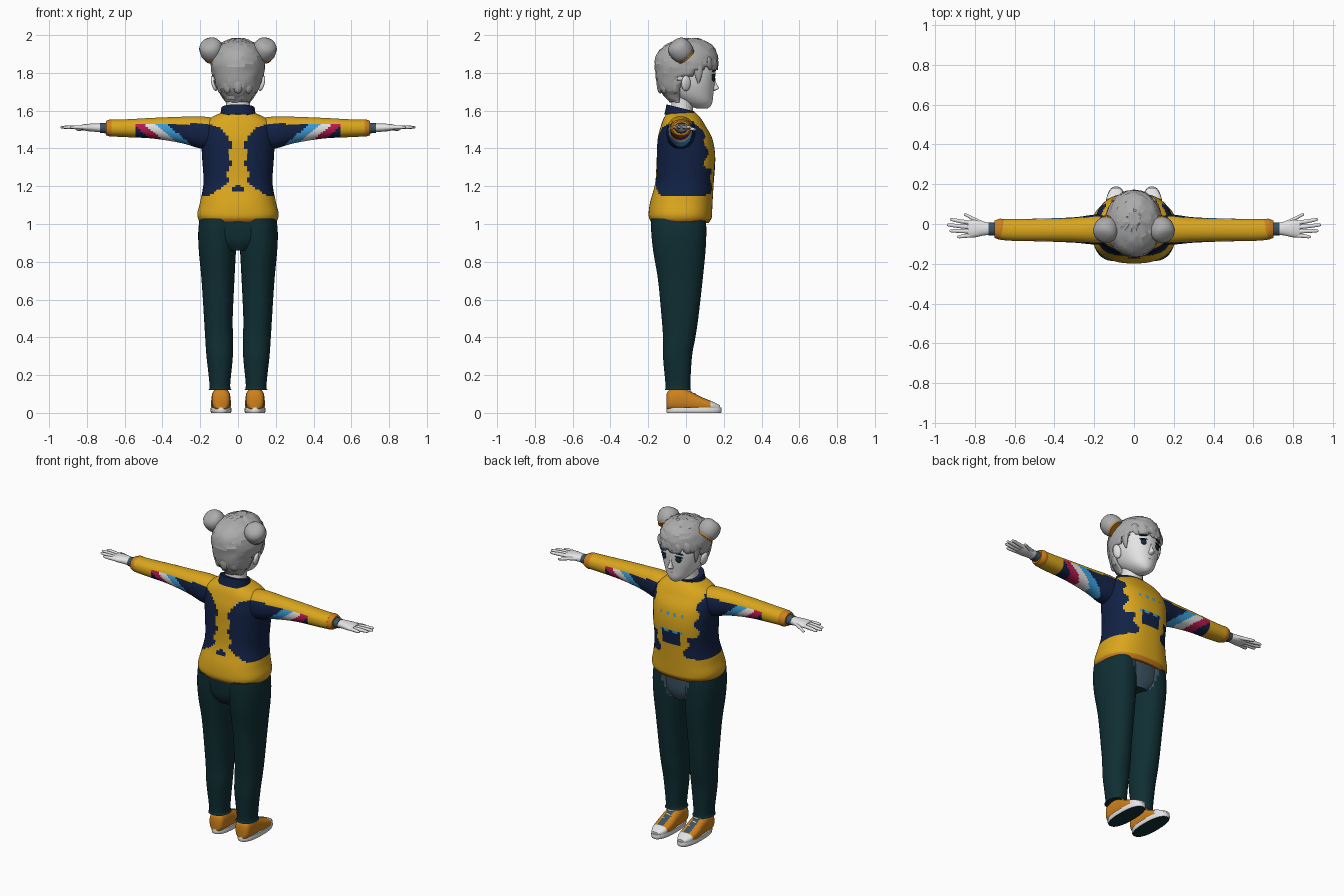
import bpy, bmesh, math, random
from mathutils import Vector, Matrix

random.seed(4)
if "Cube" in bpy.data.objects:
    bpy.data.objects.remove(bpy.data.objects["Cube"])

COLOURS = {
    "skin_white": (.78, .78, .78), "hair_grey": (.41, .41, .41),
    "yellow": (.70, .38, .012), "navy": (.006, .016, .06),
    "dark_teal": (.005, .028, .034), "orange": (.62, .22, .012),
    "sky_blue": (.045, .35, .72), "crimson": (.50, .01, .08),
    "slate": (.045, .085, .12), "rose": (.50, .20, .19)}
MATS = {}
for cname, rgb in COLOURS.items():
    m = bpy.data.materials.new(cname)
    m.use_nodes = True
    m.diffuse_color = (*rgb, 1)
    bsdf = m.node_tree.nodes["Principled BSDF"]
    bsdf.inputs["Base Color"].default_value = (*rgb, 1)
    bsdf.inputs["Roughness"].default_value = .8
    MATS[cname] = m


def finish(name, bm, paint, angle=50):
    """Turn a bmesh into an object; paint is a colour name or a rule."""
    bmesh.ops.recalc_face_normals(bm, faces=bm.faces)
    bm.normal_update()
    me = bpy.data.meshes.new(name)
    slots = []
    for f in bm.faces:
        c = paint if isinstance(paint, str) else paint(f.calc_center_median(), f.normal)
        if c not in slots:
            slots.append(c)
        f.material_index = slots.index(c)
        f.smooth = True
    bm.to_mesh(me)
    bm.free()
    for c in slots:
        me.materials.append(MATS[c])
    me.set_sharp_from_angle(angle=math.radians(angle))
    ob = bpy.data.objects.new(name, me)
    bpy.context.scene.collection.objects.link(ob)
    return ob


def spline(rows, steps):
    """Smooth in-between rows (Catmull-Rom)."""
    out = []
    for i in range(len(rows) - 1):
        p = [rows[max(0, min(len(rows) - 1, i + k))] for k in (-1, 0, 1, 2)]
        for s in range(steps):
            t = s / steps
            out.append([.5 * (2 * b + (c - a) * t + (2 * a - 5 * b + 4 * c - d) * t * t
                              + (3 * b - a - 3 * c + d) * t ** 3) for a, b, c, d in zip(*p)])
    return out + [list(rows[-1])]


def loft_mesh(axis, rows, sides=24, steps=4, power=2.2, side=1):
    """Rings along an axis; each row is (position, centre, centre, radius, radius)."""
    bm = bmesh.new()
    rings = []
    for t, c1, c2, r1, r2 in spline(rows, steps):
        ring = []
        for k in range(sides):
            a = math.tau * (k + .5) / sides
            ca, sa = math.cos(a), math.sin(a)
            co = [c1 + r1 * math.copysign(abs(ca) ** (2 / power), ca),
                  c2 + r2 * math.copysign(abs(sa) ** (2 / power), sa)]
            co.insert(axis, t)
            co[0] *= side
            ring.append(bm.verts.new(co))
        rings.append(ring)
    for lo, hi in zip(rings, rings[1:]):
        for k in range(sides):
            j = (k + 1) % sides
            bm.faces.new((lo[k], lo[j], hi[j], hi[k]))
    bm.faces.new(rings[0])
    bm.faces.new(rings[-1])
    return bm


def loft(name, axis, rows, paint, **kw):
    return finish(name, loft_mesh(axis, rows, **kw), paint)


def blob(name, loc, size, paint, rot=None, u=16, v=10):
    bm = bmesh.new()
    bmesh.ops.create_uvsphere(bm, u_segments=u, v_segments=v, radius=1)
    mat = Matrix.Translation(loc) @ (rot or Matrix()) @ Matrix.Diagonal((*size, 1))
    bm.transform(mat)
    return finish(name, bm, paint)


# Jumper colour rules
def torso_paint(c, n):
    x, z = abs(c.x), c.z
    if z < 1.03:
        return "orange"
    wave = .012 * math.sin(60 * z + 25 * x)
    if z < 1.16 + wave or z > 1.535 + wave:
        return "yellow"
    if c.y < -.04:
        if x + abs(z - 1.18) < .032:
            return "navy"
        strip = .045 if z > 1.23 else .045 + (1.23 - z) * 1.5
        if z > 1.47:
            strip = .045 + (z - 1.47) * 1.6
        return "yellow" if x < strip + wave else "navy"
    if c.y > .04:
        if (abs(z - 1.42) < .008 or abs(z - 1.31) < .008) and x < .1 and int(x * 50) % 2:
            return "sky_blue"
        if x < .06 and 1.24 < z < 1.33 + wave:
            return "navy"
        edge = .15 if z > 1.3 else .11 - (1.3 - z) * .2
        if x < edge + wave:
            return "yellow"
    return "navy"


def sleeve_paint(c, n):
    x = abs(c.x)
    if c.z > 1.53 or x > .54:
        return "yellow"
    u = x + 1.2 * (1.53 - c.z)
    for low, high, col in ((.38, .44, "sky_blue"), (.44, .50, "skin_white"), (.50, .56, "crimson")):
        if low < u < high:
            return col
    return "navy"


def trouser_paint(c, n):
    if c.y > .02 and abs(c.x) < .10 - (1 - c.z) * .35 and c.z > .86:
        return "slate"
    return "dark_teal"


loft("jumper_body", 2, [
    (1.005, 0, -.03, .200, .150), (1.03, 0, -.03, .212, .165), (1.06, 0, -.03, .215, .168),
    (1.12, 0, -.024, .200, .165), (1.22, 0, -.008, .183, .155), (1.35, 0, 0, .190, .155),
    (1.45, 0, -.005, .195, .145), (1.52, 0, -.015, .188, .118), (1.56, 0, -.02, .150, .098),
    (1.59, 0, -.025, .085, .075)], torso_paint, sides=80, steps=9, power=2.4)
loft("trouser_hips", 2, [(.86, 0, -.035, .08, .115), (.92, 0, -.038, .180, .140),
                        (1.03, 0, -.04, .203, .148)], trouser_paint, sides=48, steps=8)

# Collar and neck
bm = loft_mesh(2, [(1.56, 0, -.03, .098, .085), (1.59, 0, -.03, .092, .078),
                   (1.615, 0, -.03, .088, .074)], sides=32, steps=3)
for v in bm.verts:
    v.co.z -= .25 * (v.co.y + .03)
finish("collar", bm, "navy")
loft("neck", 2, [(1.55, 0, -.025, .07, .06), (1.63, 0, -.02, .063, .058),
                 (1.71, 0, -.01, .066, .06)], "skin_white")

for s, label in ((1, "left"), (-1, "right")):
    # Arms and hands
    loft(label + "_sleeve", 0, [
        (.11, -.025, 1.475, .075, .085), (.20, -.028, 1.485, .075, .085),
        (.30, -.03, 1.498, .064, .070), (.45, -.03, 1.507, .058, .055),
        (.60, -.03, 1.507, .055, .047), (.67, -.028, 1.508, .052, .045)],
        sleeve_paint, sides=40, steps=12, side=s)
    loft(label + "_cuff", 0, [(.655, -.026, 1.508, .050, .044), (.675, -.026, 1.508, .053, .046),
                              (.70, -.026, 1.508, .044, .038)], "orange", side=s)
    loft(label + "_wristband", 0, [(.69, -.025, 1.508, .034, .029),
                                   (.73, -.025, 1.508, .032, .026)], "slate", side=s)
    loft(label + "_palm", 0, [(.71, -.025, 1.508, .028, .023), (.76, -.023, 1.51, .036, .022),
                              (.80, -.023, 1.511, .045, .019), (.835, -.025, 1.512, .043, .012)],
         "skin_white", side=s, sides=16)
    fingers = (("index", .82, .006, .925, .022), ("middle", .82, -.016, .94, -.005),
               ("ring", .82, -.037, .928, -.034), ("little", .81, -.056, .89, -.064),
               ("thumb", .75, .000, .855, .046))
    for fname, x0, y0, x1, y1 in fingers:
        drop = .012 if fname == "thumb" else 0
        loft(label + "_" + fname, 0, [
            (x0, y0, 1.511, .011, .010), ((x0 + x1) / 2, (y0 + y1) / 2, 1.512 - drop / 2, .0105, .010),
            (x1 - .01, y1, 1.512 - drop, .008, .007), (x1, y1, 1.512 - drop, .003, .003)],
            "skin_white", side=s, sides=10, steps=3)

    # Trouser leg
    loft(label + "_trouser_leg", 2, [
        (.12, .095, -.043, .062, .070), (.15, .096, -.043, .055, .066), (.30, .097, -.045, .070, .077),
        (.40, .100, -.036, .074, .086), (.50, .104, -.032, .076, .097), (.70, .106, -.030, .087, .118),
        (.85, .109, -.035, .098, .138), (.95, .108, -.038, .103, .146), (1.03, .104, -.04, .100, .146)],
        trouser_paint, sides=40, steps=7, side=s)

    # Shoe
    def shoe_paint(c, n):
        if c.y > .125:
            return "skin_white"
        if n.z > .3 and c.y > 0 and abs(abs(c.x) - .09) < .02:
            return "slate"
        return "orange"
    loft(label + "_shoe_upper", 1, [
        (-.102, .09, .06, .030, .042), (-.085, .09, .068, .046, .055), (-.03, .09, .07, .050, .062),
        (.02, .09, .062, .051, .053), (.08, .09, .047, .053, .038), (.14, .09, .036, .046, .024),
        (.18, .09, .029, .022, .012)], shoe_paint, side=s, sides=32, steps=5, power=2.6)
    loft(label + "_shoe_sole", 2, [(0, .09, .042, .052, .144), (.012, .09, .042, .056, .147),
                                   (.028, .09, .042, .054, .145)],
         lambda c, n: "dark_teal" if n.z < -.7 else "skin_white", side=s, sides=40, power=2.4)
    for i in range(4):
        y = .02 + .025 * i
        blob(f"{label}_lace_{i + 1}", (s * .09, y, .114 - .0098 * i * 1.6), (.028, .006, .006), "skin_white",
             Matrix.Rotation(.25 * (-1) ** i, 4, "Z"), 10, 6)

    # Face details, laid on the curved face
    turn = Matrix.Rotation(-s * .36, 4, "Z")
    blob(label + "_iris", (s * .05, .146, 1.772), (.017, .006, .018), "dark_teal", turn)
    blob(label + "_lash", (s * .053, .146, 1.789), (.025, .007, .004), "navy",
         turn @ Matrix.Rotation(s * .12, 4, "Y"))
    blob(label + "_eyebrow", (s * .055, .149, 1.812), (.027, .006, .005), "dark_teal",
         turn @ Matrix.Rotation(s * .15, 4, "Y"))
    blob(label + "_ear", (s * .126, .0, 1.745), (.014, .026, .042), "skin_white",
         Matrix.Rotation(s * .25, 4, "Y") @ Matrix.Rotation(s * .3, 4, "Z"))
    # Hair bun: a rounded drum leaning back, tied with a band
    lean = Vector((s * .25, -.62, .72)).to_track_quat("Z", "Y").to_matrix().to_4x4()
    place = Matrix.Translation((s * .142, -.032, 1.925)) @ lean
    bm = loft_mesh(2, [(-.048, 0, 0, .050, .050), (-.03, 0, 0, .061, .061), (.01, 0, 0, .063, .063),
                       (.04, 0, 0, .050, .050), (.052, 0, 0, .024, .024)], sides=14, steps=2, power=2)
    bm.transform(place)
    finish(label + "_hair_bun", bm, "hair_grey", 40)
    bm = loft_mesh(2, [(-.056, 0, 0, .052, .052), (-.046, 0, 0, .054, .054)], sides=14, steps=1, power=2)
    bm.transform(place)
    finish(label + "_bun_band", bm, "orange")
    # Side lock in front of the ear
    loft(label + "_side_lock", 2, [(1.745, .114, .066, .003, .004), (1.79, .120, .066, .011, .020),
                                   (1.86, .118, .06, .014, .034)], "hair_grey", side=s, sides=10)

# Head
loft("head", 2, [
    (1.612, 0, .085, .018, .030), (1.625, 0, .075, .042, .056), (1.65, 0, .056, .070, .085),
    (1.69, 0, .030, .096, .115), (1.75, 0, .012, .118, .140), (1.82, 0, .008, .124, .148),
    (1.90, 0, .01, .108, .128), (1.95, 0, .015, .06, .075)], "skin_white", sides=40, steps=5, power=2.1)
loft("nose", 2, [(1.705, 0, .142, .010, .010), (1.715, 0, .147, .016, .026), (1.725, 0, .148, .013, .025),
                 (1.75, 0, .145, .008, .014), (1.785, 0, .146, .006, .008)], "skin_white", sides=12)
blob("upper_lip", (0, .136, 1.680), (.023, .009, .004), "rose")
blob("lower_lip", (0, .133, 1.673), (.018, .010, .005), "rose")

# Hair cap with a jagged fringe
bm = loft_mesh(2, [
    (1.645, 0, -.03, .062, .055), (1.665, 0, -.027, .076, .076), (1.72, 0, -.02, .113, .125),
    (1.80, 0, 0, .138, .163), (1.86, 0, .003, .143, .168), (1.92, 0, .008, .125, .148),
    (1.96, 0, .02, .085, .100), (1.982, 0, .028, .03, .035)], sides=36, steps=4, power=2)


def hairline(c):
    if c.y < -.035:
        return 0
    if c.y < .05:
        return 1.775
    return 1.825 + .014 * math.sin(c.x * 75 + .6)


drop = [f for f in bm.faces if f.calc_center_median().z < hairline(f.calc_center_median())]
bmesh.ops.delete(bm, geom=drop, context="FACES")
for v in bm.verts:
    out = Vector((v.co.x, v.co.y, v.co.z - 1.82)).normalized()
    v.co += out * random.uniform(-.003, .004)
hair = finish("hair_cap", bm, "hair_grey", 20)
mod = hair.modifiers.new("thickness", "SOLIDIFY")
mod.thickness = .010
# Raised locks at the back and along the parting
for i in range(9):
    a = math.radians(200 + 17.5 * i)
    blob(f"back_lock_{i + 1}", (.098 * math.cos(a), -.018 + .118 * math.sin(a), 1.745 + .03 * (i % 2)),
         (.030, .020, .055), "hair_grey", Matrix.Rotation(a + math.pi / 2, 4, "Z"), 8, 6)
for i in range(5):
    x = -.09 + .045 * i
    blob(f"fringe_lock_{i + 1}", (x, .160 * math.sqrt(1 - (x / .145) ** 2), 1.85), (.026, .012, .038),
         "hair_grey", Matrix.Rotation(-x * 5, 4, "Z") @ Matrix.Rotation(.35, 4, "Y"), 8, 6)
